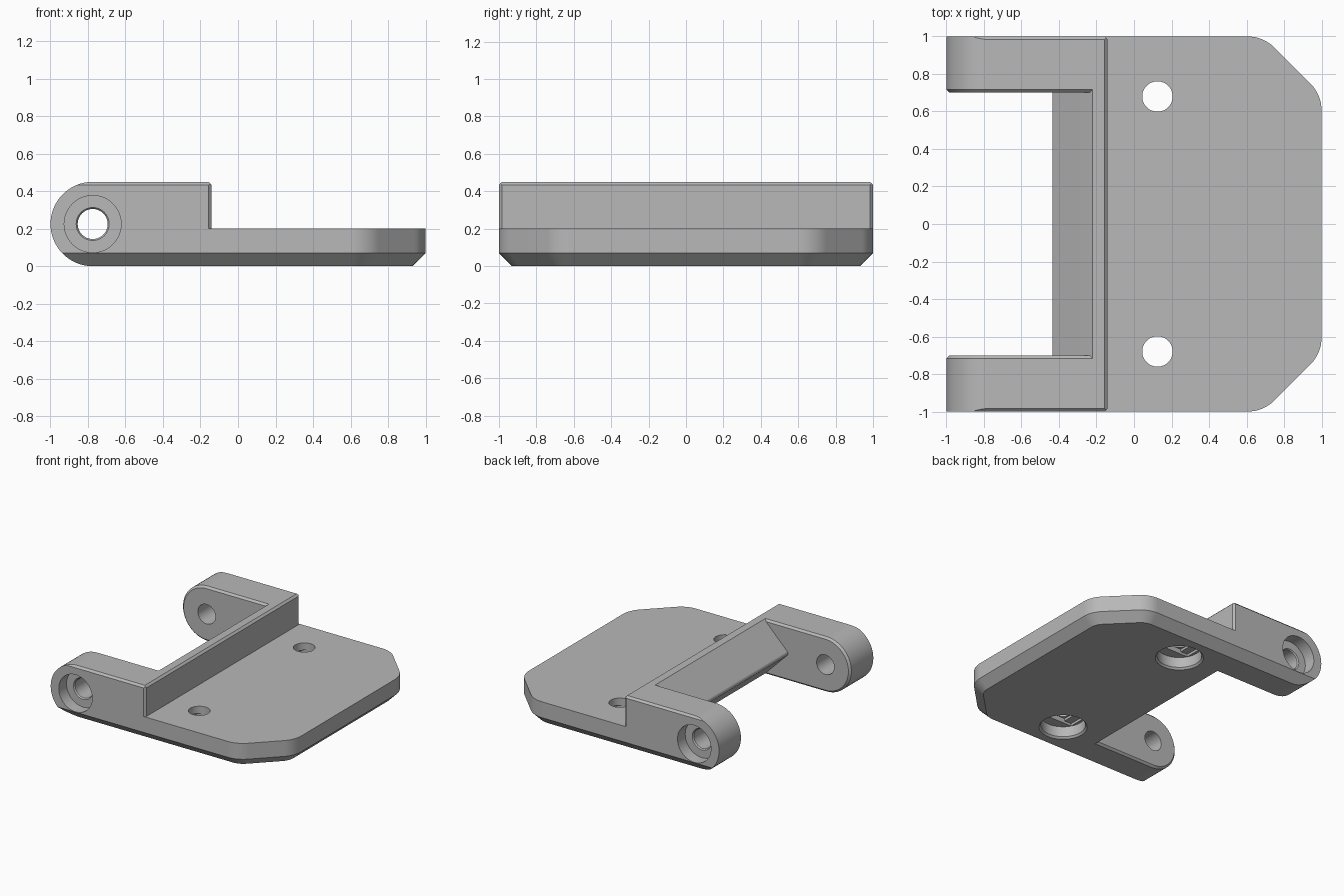
import bpy, bmesh
from math import sin, cos, pi, radians

old = bpy.data.objects.get("Cube")
if old:
    bpy.data.objects.remove(old, do_unlink=True)

grey = bpy.data.materials.new("plain_grey")
grey.use_nodes = True
COLOUR = (0.48, 0.48, 0.48, 1)
grey.diffuse_color = COLOUR
grey.node_tree.nodes["Principled BSDF"].inputs["Base Color"].default_value = COLOUR


def arc(cx, cy, r, start, end, steps):
    """Points on an arc, angles in degrees."""
    angles = [radians(start + (end - start) * i / steps) for i in range(steps + 1)]
    return [(cx + r * cos(a), cy + r * sin(a)) for a in angles]


def loft(name, sections, axis):
    """Solid through (position, outline) sections along the y or z axis."""
    bm = bmesh.new()
    rings = []
    for pos, outline in sections:
        rings.append([bm.verts.new((a, pos, b) if axis == "y" else (a, b, pos))
                      for a, b in outline])
    count = len(rings[0])
    for low, high in zip(rings, rings[1:]):
        for i in range(count):
            j = (i + 1) % count
            bm.faces.new((low[i], low[j], high[j], high[i]))
    bm.faces.new(rings[0])
    bm.faces.new(rings[-1])
    bmesh.ops.recalc_face_normals(bm, faces=bm.faces)
    mesh = bpy.data.meshes.new(name)
    bm.to_mesh(mesh)
    bm.free()
    mesh.materials.append(grey)
    obj = bpy.data.objects.new(name, mesh)
    bpy.context.collection.objects.link(obj)
    return obj


def combine(target, other, operation):
    """Apply a boolean and discard the helper object."""
    mod = target.modifiers.new("boolean", "BOOLEAN")
    mod.object, mod.operation, mod.solver = other, operation, "EXACT"
    graph = bpy.context.evaluated_depsgraph_get()
    result = bpy.data.meshes.new_from_object(target.evaluated_get(graph))
    target.modifiers.clear()
    target.data = result
    bpy.data.objects.remove(other, do_unlink=True)


def bore(name, x, y, sections, axis):
    """Round cutter from (position, radius) pairs."""
    return loft(name, [(p, arc(x, y, r, 0, 352.5, 47)) for p, r in sections], axis)


H = 0.45            # total height
R = H / 2           # hinge radius
PX = R - 1          # hinge pin x
EDGE = 0.016        # fine chamfer
SLOT = 0.70         # half width between the arms

# Plate, step wall and the pointed wedge behind it, as one side profile
profile = [(-0.22, 0), (1.1, 0), (1.1, 0.2), (-0.14, 0.2), (-0.14, H - EDGE),
           (-0.14 - EDGE, H), (-0.22, H)]
profile += arc(-0.41, R, 0.025, 135, 225, 6)
body = loft("hinge_bracket", [(-1.1, profile), (1.1, profile)], "y")


# Hinge arms with a fine chamfer on the inner rim
def arm_outline(inset):
    r = R - inset
    return arc(PX, R, r, 90, 270, 32) + [(-0.19, R - r), (-0.19, R + r)]


for side in (-1, 1):
    arm = loft("arm", [(side * SLOT, arm_outline(EDGE)),
                       (side * (SLOT + EDGE), arm_outline(0)),
                       (side * 1.1, arm_outline(0))], "y")
    combine(body, arm, "UNION")


# Trim to the plan outline with cut corners, bottom chamfer and top edge chamfer
def plan(inset):
    r = 0.2 - inset
    half = arc(0.8, 0.607, r, 0, 45, 8) + arc(0.607, 0.8, r, 45, 90, 8)
    half.append((-1.2, 1 - inset))
    return half + [(x, -y) for x, y in reversed(half)]


trim = loft("trim", [(0, plan(0.07)), (0.07, plan(0)), (H - EDGE, plan(0)),
                     (H, plan(EDGE))], "z")
combine(body, trim, "INTERSECT")

for side in (-1, 1):
    # Chamfer on the upright corners of the step
    corner = arc(-0.14, side, EDGE, 0, 270, 3)
    combine(body, loft("corner", [(0.2, corner), (0.5, corner)], "z"), "DIFFERENCE")

    # Pin hole with outer counterbore and slightly chamfered seat
    pin = [(0.6, 0.08), (0.89, 0.08), (0.9, 0.088), (0.9, 0.152), (1.05, 0.152)]
    combine(body, bore("pin", PX, R, [(side * p, r) for p, r in pin], "y"), "DIFFERENCE")

    # Screw hole, with a counterbore underneath
    x, y = 0.125, side * 0.68
    screw = [(-0.015, 0.195), (0.015, 0.168), (0.1, 0.168), (0.1, 0.081), (0.3, 0.081)]
    combine(body, bore("screw", x, y, screw, "z"), "DIFFERENCE")

    # Stepped flats in the roof of the counterbore
    for half_x, half_y, top in ((0.145, 0.081, 0.12), (0.081, 0.081, 0.14)):
        box = [(x - half_x, y - half_y), (x + half_x, y - half_y),
               (x + half_x, y + half_y), (x - half_x, y + half_y)]
        combine(body, loft("flat", [(0.09, box), (top, box)], "z"), "DIFFERENCE")

# Smooth shading with crisp edges
for obj in bpy.context.selected_objects:
    obj.select_set(False)
body.select_set(True)
bpy.context.view_layer.objects.active = body
bpy.ops.object.shade_smooth_by_angle(angle=radians(25))
weighted = body.modifiers.new("weighted_normals", "WEIGHTED_NORMAL")
weighted.keep_sharp = True
